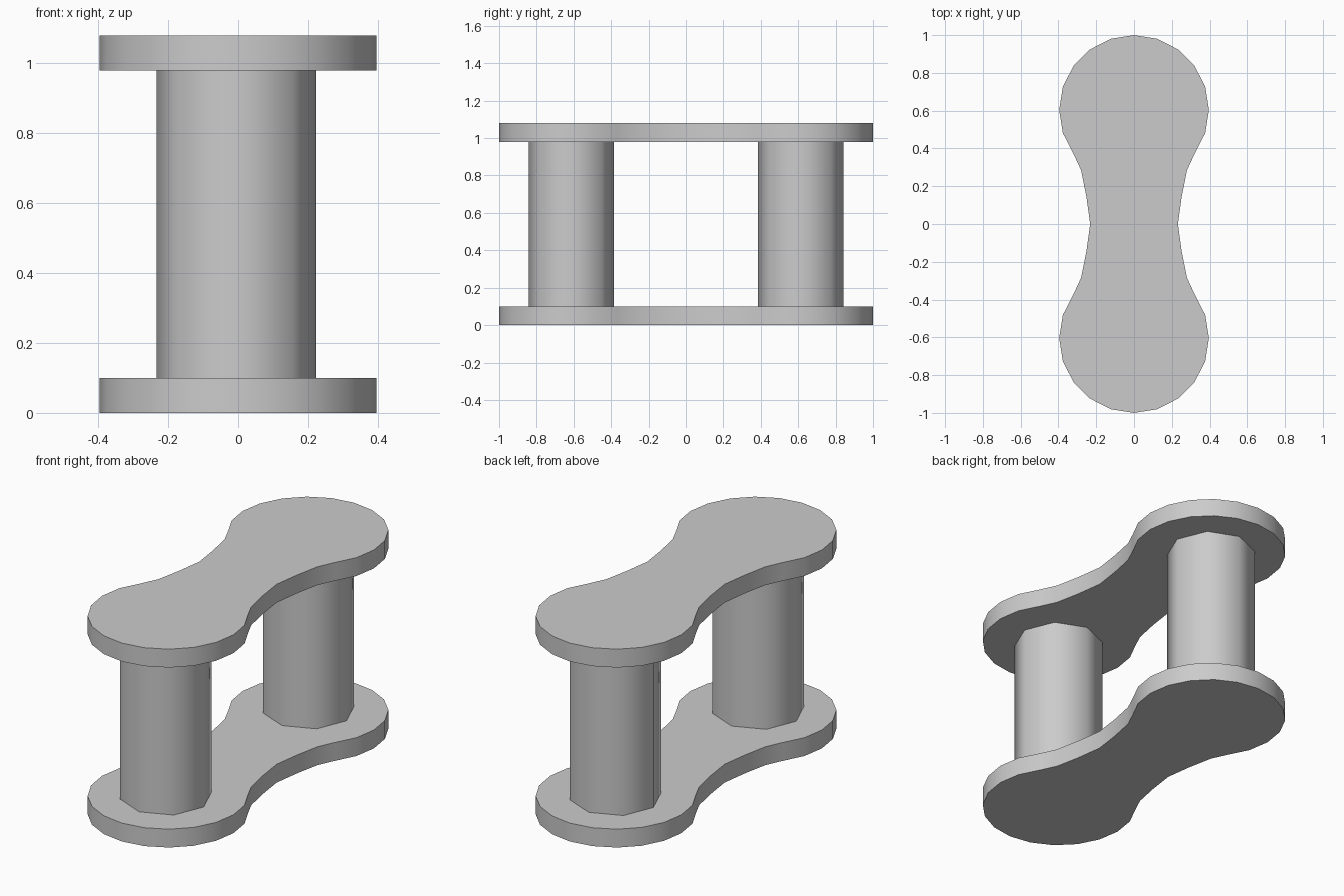
import bpy, bmesh
from math import sin, cos, radians

if "Cube" in bpy.data.objects:
    bpy.data.objects.remove(bpy.data.objects["Cube"])

R, CY = 0.396, 0.604          # lobe radius and centre of the plates
PIN_R, PIN_Y = 0.2285, 0.6145
T, H = 0.10, 1.08             # plate thickness, total height


def finish(obj):
    bpy.ops.object.select_all(action='DESELECT')
    obj.select_set(True)
    bpy.context.view_layer.objects.active = obj
    bpy.ops.object.shade_smooth_by_angle(angle=radians(50))


def prism(name, outline, z0, z1):
    """Extrude a closed outline between two heights."""
    bm = bmesh.new()
    face = bm.faces.new([bm.verts.new((x, y, z0)) for x, y in outline])
    ext = bmesh.ops.extrude_face_region(bm, geom=[face])
    for v in ext["geom"]:
        if isinstance(v, bmesh.types.BMVert):
            v.co.z = z1
    bmesh.ops.recalc_face_normals(bm, faces=bm.faces)
    mesh = bpy.data.meshes.new(name)
    bm.to_mesh(mesh)
    bm.free()
    obj = bpy.data.objects.new(name, mesh)
    bpy.context.collection.objects.link(obj)
    finish(obj)


# Side plates: rounded lobes joined by a narrow waist
quarter = [(R * sin(radians(18 * i)), CY + R * cos(radians(18 * i))) for i in range(8)]
quarter += [(0.28, 0.285), (0.252, 0.145)]
right = quarter + [(0.232, 0.0)] + [(x, -y) for x, y in reversed(quarter)]
outline = right + [(-x, y) for x, y in reversed(right[1:-1])]
prism("lower_plate", outline, 0, T)
prism("upper_plate", outline, H - T, H)

# Eight-sided pins between the plates
for name, y in (("front_pin", -PIN_Y), ("back_pin", PIN_Y)):
    ring = [(-0.005 + PIN_R * cos(radians(45 * i)), y + PIN_R * sin(radians(45 * i)))
            for i in range(8)]
    prism(name, ring, T, H - T)
